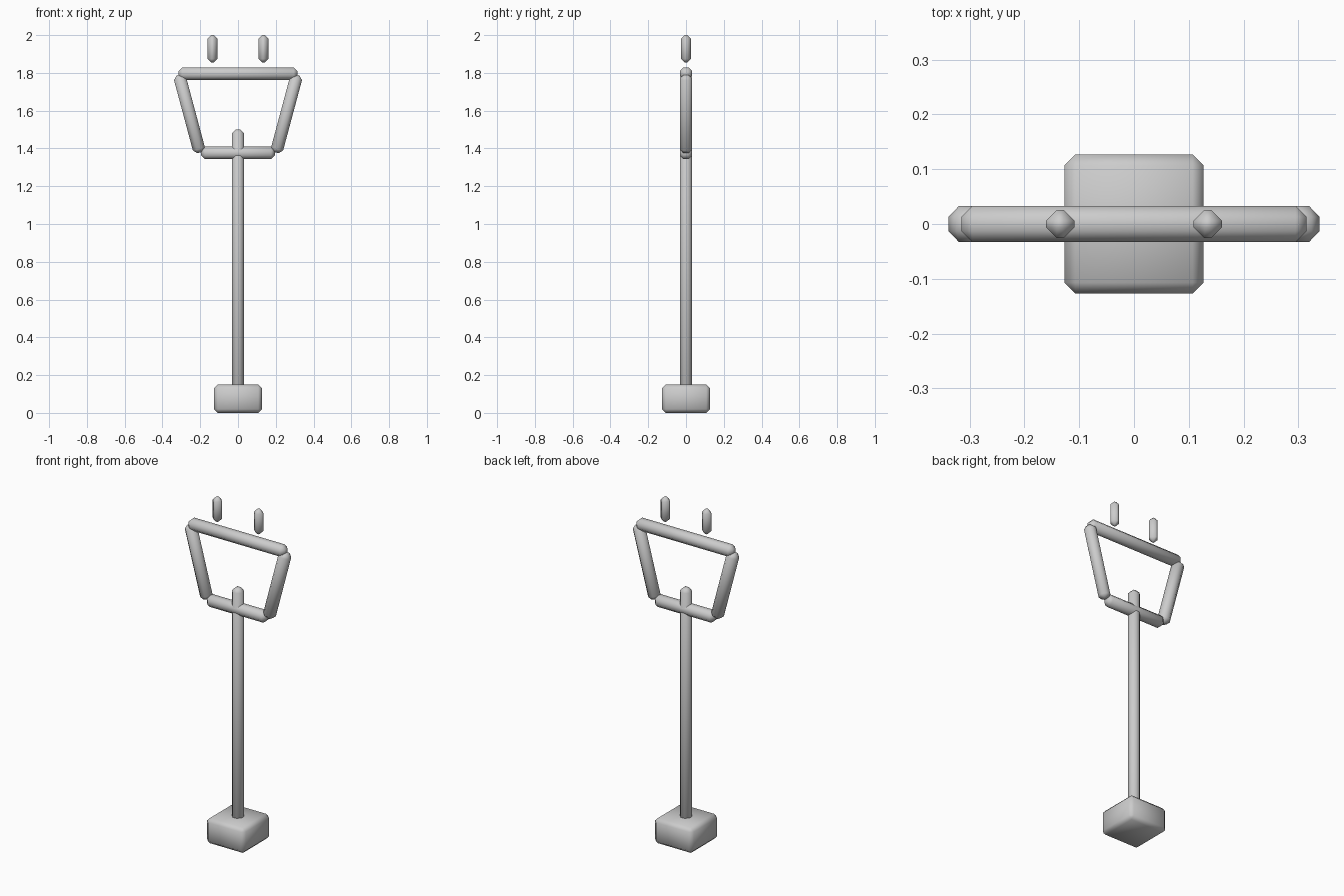
import bpy
import math

if "Cube" in bpy.data.objects:
    bpy.data.objects.remove(bpy.data.objects["Cube"])


def bar(name, size, centre, tilt=0.0):
    """Box with chamfered edges, smooth shaded, tilted about y."""
    bpy.ops.mesh.primitive_cube_add(size=1, location=centre)
    ob = bpy.context.object
    ob.name = name
    ob.scale = size
    bpy.ops.object.transform_apply(location=False, rotation=False, scale=True)
    ob.rotation_euler.y = tilt
    bevel = ob.modifiers.new("chamfer", 'BEVEL')
    bevel.width = 0.02
    bevel.segments = 1
    bpy.ops.object.shade_smooth()
    return ob


T = 0.066  # bar thickness

# Base block and upright
bar("base", (0.254, 0.254, 0.15), (0, 0, 0.075))
bar("post", (0.064, 0.064, 1.45), (0, 0, 0.775))

# Trapezoid frame: horizontal bars
bar("frame_bottom", (0.39, T, T), (0, 0, 1.376))
bar("frame_top", (0.63, T, T), (0, 0, 1.796))

# Mirrored leaning sides and floating pegs
for side, s in (("left", -1), ("right", 1)):
    bar(f"frame_side_{side}", (T, T, 0.426), (s * 0.257, 0, 1.584), s * math.radians(15))
    bar(f"peg_{side}", (0.052, 0.052, 0.146), (s * 0.135, 0, 1.927))
